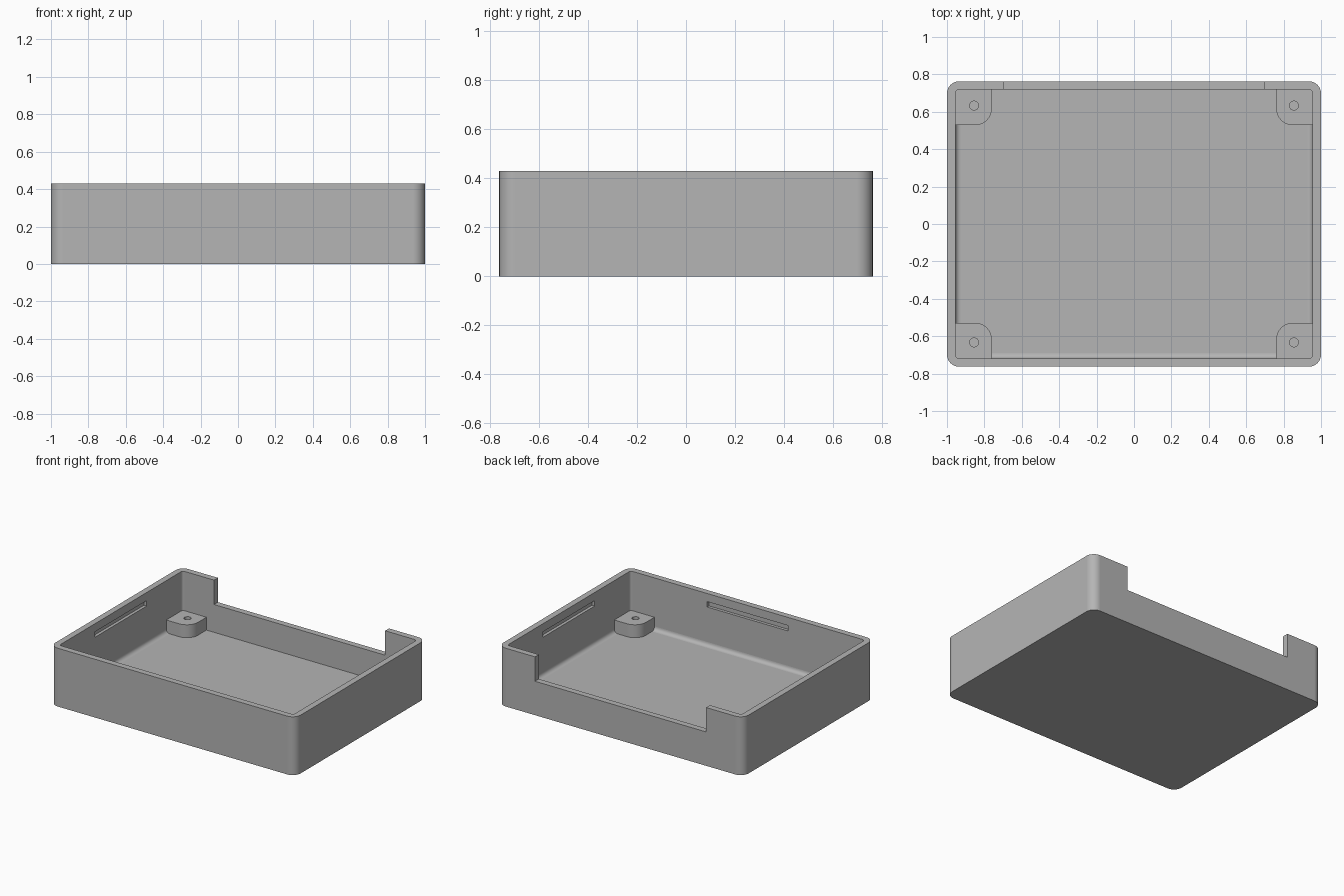
import bpy, bmesh, math
from mathutils import Vector

cube = bpy.data.objects.get("Cube")
if cube:
    bpy.data.objects.remove(cube, do_unlink=True)

# Overall sizes
HX, HY, H = 1.0, 0.763, 0.43
WALL, FLOOR = 0.045, 0.045
IX, IY = HX - WALL, HY - WALL
BOSS, BOSS_TOP = 0.195, 0.14

grey = bpy.data.materials.new("grey plastic")
grey.use_nodes = True
colour = (0.46, 0.46, 0.46, 1)
grey.diffuse_color = colour
grey.node_tree.nodes["Principled BSDF"].inputs["Base Color"].default_value = colour


def extrude(name, points, direction):
    """Solid made by sweeping a flat outline along a vector."""
    bm = bmesh.new()
    face = bm.faces.new([bm.verts.new(p) for p in points])
    new = bmesh.ops.extrude_face_region(bm, geom=[face])["geom"]
    moved = [v for v in new if isinstance(v, bmesh.types.BMVert)]
    bmesh.ops.translate(bm, verts=moved, vec=direction)
    bmesh.ops.recalc_face_normals(bm, faces=bm.faces)
    mesh = bpy.data.meshes.new(name)
    bm.to_mesh(mesh)
    bm.free()
    mesh.materials.append(grey)
    obj = bpy.data.objects.new(name, mesh)
    bpy.context.collection.objects.link(obj)
    return obj


def block(name, lo, hi, radii=(0, 0, 0, 0), steps=8):
    """Upright block; radii round the corners -x-y, +x-y, +x+y, -x+y."""
    corners = [(lo[0], lo[1]), (hi[0], lo[1]), (hi[0], hi[1]), (lo[0], hi[1])]
    points = []
    for i, ((x, y), r) in enumerate(zip(corners, radii)):
        if not r:
            points.append((x, y, lo[2]))
            continue
        cx = x + (r if i in (0, 3) else -r)
        cy = y + (r if i < 2 else -r)
        for k in range(steps + 1):
            a = math.pi * (1 + i / 2 + k / steps / 2)
            points.append((cx + r * math.cos(a), cy + r * math.sin(a), lo[2]))
    return extrude(name, points, Vector((0, 0, hi[2] - lo[2])))


def cut(target, cutter):
    """Subtract the cutter for good and discard it."""
    cutter.hide_render = True
    mod = target.modifiers.new("cut", 'BOOLEAN')
    mod.operation = 'DIFFERENCE'
    mod.solver = 'EXACT'
    mod.object = cutter
    bpy.context.view_layer.objects.active = target
    bpy.ops.object.modifier_apply(modifier=mod.name)
    bpy.data.objects.remove(cutter, do_unlink=True)


def finish(obj):
    bpy.ops.object.select_all(action='DESELECT')
    obj.select_set(True)
    bpy.context.view_layer.objects.active = obj
    bpy.ops.object.shade_smooth_by_angle(angle=math.radians(30))
    obj.modifiers.new("even_shading", 'WEIGHTED_NORMAL').keep_sharp = True


# Tray body with hollow inside
tray = block("tray", (-HX, -HY, 0), (HX, HY, H), (0.065,) * 4)
cut(tray, block("cavity", (-IX, -IY, FLOOR), (IX, IY, H + 0.1), (0.018,) * 4))

# Wide opening in the back wall
cut(tray, block("back_opening", (-0.698, IY - 0.03, 0.25), (0.698, HY + 0.1, H + 0.1)))

# Blind latch grooves inside the front and side walls
G0, G1, DEPTH = 0.33, 0.37, 0.022
cut(tray, block("front_groove", (-0.33, -IY - DEPTH, G0), (0.33, -IY + 0.02, G1)))
for side in (-1, 1):
    xs = sorted((side * (IX - 0.02), side * (IX + DEPTH)))
    cut(tray, block("side_groove", (xs[0], -0.3, G0), (xs[1], 0.3, G1)))
finish(tray)

# Corner screw bosses, each rounded toward the middle and drilled
for sx, side in ((-1, "right"), (1, "left")):
    for sy, end in ((-1, "front"), (1, "back")):
        xs = sorted((sx * (IX - BOSS), sx * (IX + 0.005)))
        ys = sorted((sy * (IY - BOSS + 0.005), sy * (IY + 0.005)))
        rounded = {(-1, -1): 2, (1, -1): 3, (1, 1): 0, (-1, 1): 1}[sx, sy]
        radii = [0.09 if i == rounded else 0 for i in range(4)]
        boss = block(f"{end}_{side}_boss", (xs[0], ys[0], FLOOR - 0.005),
                     (xs[1], ys[1], BOSS_TOP), radii)
        cx, cy, r = sx * 0.855, sy * 0.633, 0.024
        cut(boss, block("screw_hole", (cx - r, cy - r, FLOOR + 0.01),
                        (cx + r, cy + r, BOSS_TOP + 0.05), (r * 0.999,) * 4, 6))
        finish(boss)

# Small coves where the floor meets the front and side walls
R = 0.028
arc = [(R - R * math.sin(a), R - R * math.cos(a))
       for a in (math.pi / 2 * k / 6 for k in range(7))]
profile = arc + [(-0.005, R), (-0.005, -0.005), (R, -0.005)]
span_x, span_y = IX - BOSS + 0.01, IY - BOSS + 0.01
finish(extrude("front_cove", [(-span_x, -IY + u, FLOOR + v) for u, v in profile],
               Vector((2 * span_x, 0, 0))))
for sx, side in ((-1, "right"), (1, "left")):
    finish(extrude(f"{side}_cove", [(sx * (IX - u), -span_y, FLOOR + v) for u, v in profile],
                   Vector((0, 2 * span_y, 0))))
